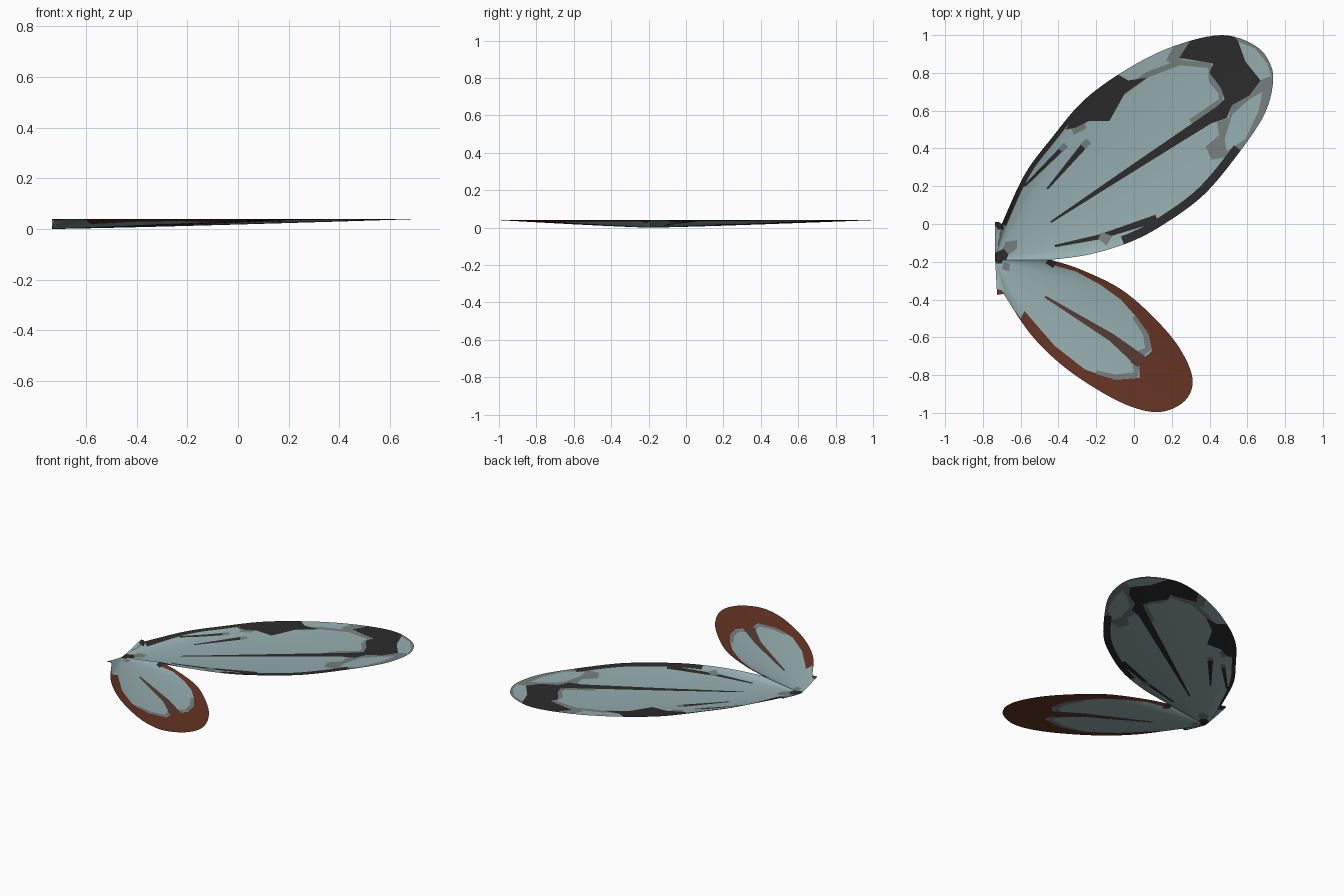
import bpy
import bmesh
from mathutils import Vector
from mathutils.geometry import delaunay_2d_cdt

cube = bpy.data.objects.get("Cube")
if cube:
    bpy.data.objects.remove(cube, do_unlink=True)

RIM_HEIGHT = 0.04
STEPS = 6
ROOT = Vector((-0.735, -0.19))


def material(name, colour):
    mat = bpy.data.materials.new(name)
    mat.use_nodes = True
    rgba = (*colour, 1)
    mat.diffuse_color = rgba
    mat.node_tree.nodes["Principled BSDF"].inputs["Base Color"].default_value = rgba
    return mat


MATERIALS = [
    material("pale_teal", (0.30, 0.42, 0.43)),
    material("mid_grey", (0.18, 0.21, 0.21)),
    material("charcoal", (0.025, 0.025, 0.025)),
    material("rust", (0.13, 0.034, 0.017)),
    material("dull_brown", (0.09, 0.045, 0.035)),
]
TEAL, GREY, BLACK, RUST, BROWN = range(len(MATERIALS))


def smooth(points):
    """Open curve passing through all the points."""
    pts = [Vector(p) for p in points]
    pts = [pts[0]] + pts + [pts[-1]]
    curve = []
    for a, b, c, d in zip(pts, pts[1:], pts[2:], pts[3:]):
        for i in range(STEPS):
            t = i / STEPS
            curve.append(b + (c - a) * t / 2
                         + (a - b * 2.5 + c * 2 - d / 2) * t ** 2
                         + (b * 3 - a - c * 3 + d) * t ** 3 / 2)
    return curve + [pts[-1]]


def side(points, i):
    """Unit vector to the right of the path at point i."""
    d = points[min(i + 1, len(points) - 1)] - points[max(i - 1, 0)]
    return Vector((d.y, -d.x)).normalized()


def stroke(points, start, end):
    """Tapered stripe along a path."""
    pts = [Vector(p) for p in points]
    left, right = [], []
    for i, p in enumerate(pts):
        offset = side(pts, i) * (start + (end - start) * i / (len(pts) - 1)) / 2
        left.append(p - offset)
        right.append(p + offset)
    return left + right[::-1]


def rim_band(rim, first, last, depth):
    """Border strip along the rim, between two control points."""
    ids = range(round(first * STEPS), round(last * STEPS) + 1)
    outer = [rim[i] - side(rim, i) * 0.01 for i in ids]
    inner = [rim[i] + side(rim, i) * depth for i in ids]
    return outer + inner[::-1]


def inside(p, poly):
    hit = False
    for a, b in zip(poly, poly[1:] + poly[:1]):
        if (a.y > p.y) != (b.y > p.y):
            if p.x < a.x + (b.x - a.x) * (p.y - a.y) / (b.y - a.y):
                hit = not hit
    return hit


def height(p, rim):
    """Shallow dish: lowest at the root, level along the rim."""
    d = p - ROOT
    best = 0
    for a, b in zip(rim, rim[1:]):
        u, v = a - ROOT, b - ROOT
        det = u.cross(v)
        if abs(det) < 1e-9:
            continue
        s, t = d.cross(v) / det, u.cross(d) / det
        if s > -1e-4 and t > -1e-4:
            best = max(best, s + t)
    return RIM_HEIGHT * min(best, 1) ** 1.2


def build_wing(name, rim, base, patches):
    """Cut the patch outlines into the sheet and colour the pieces."""
    outline = [ROOT] + rim
    patches = [(colour, [Vector(p) for p in poly]) for colour, poly in patches]
    verts, edges = [], []

    def add_path(points, closed):
        n, k = len(verts), len(points)
        verts.extend(points)
        edges.extend((n + i, n + (i + 1) % k) for i in range(k if closed else k - 1))

    add_path(outline, True)
    for poly in [p for _, p in patches]:
        add_path(poly, True)
    for t in (0.15, 0.3, 0.5, 0.75):
        add_path([ROOT.lerp(p, t) for p in rim], False)
    for p in rim[1:-1:2]:
        add_path([ROOT, p], False)
    flat, _, tris = delaunay_2d_cdt(verts, edges, [], 0, 1e-5)[:3]

    bm = bmesh.new()
    points = [bm.verts.new((p.x, p.y, height(p, rim))) for p in flat]
    for tri in tris:
        centre = sum((flat[i] for i in tri), Vector((0, 0))) / len(tri)
        if not inside(centre, outline):
            continue
        face = bm.faces.new([points[i] for i in tri])
        face.material_index = base
        for colour, poly in patches:
            if inside(centre, poly):
                face.material_index = colour
    bmesh.ops.delete(bm, geom=[v for v in bm.verts if not v.link_faces], context="VERTS")
    for face in bm.faces:
        face.normal_update()
        if face.normal.z < 0:
            face.normal_flip()
    mesh = bpy.data.meshes.new(name)
    bm.to_mesh(mesh)
    bm.free()
    for mat in MATERIALS:
        mesh.materials.append(mat)
    obj = bpy.data.objects.new(name, mesh)
    bpy.context.collection.objects.link(obj)
    bpy.ops.object.select_all(action="DESELECT")
    obj.select_set(True)
    bpy.context.view_layer.objects.active = obj
    bpy.ops.object.shade_smooth_by_angle(angle=0.5)


# Fore wing: clear panel with a dark tip, borders and veins
fore = smooth([(-.7, 0), (-.58, .26), (-.44, .45), (-.26, .66), (-.02, .83), (.22, .945),
               (.465, 1), (.64, .945), (.72, .85), (.735, .74), (.69, .58), (.565, .39),
               (.375, .16), (.16, 0), (-.02, -.095), (-.23, -.16), (-.44, -.19)])
tip_patch = [(.24, .88), (.33, 1.02), (.5, 1.02), (.55, .97), (.59, .86), (.67, .76),
             (.61, .68), (.52, .63), (.49, .56), (.4, .53), (.36, .55), (.48, .66),
             (.46, .72), (.4, .8), (.42, .85)]
edge_patch = [(.67, .76), (.75, .8), (.73, .6), (.58, .37), (.41, .34), (.38, .41),
              (.45, .47), (.44, .54), (.5, .56), (.52, .63), (.61, .68)]
upper_cell = [(.55, .965), (.64, .93), (.705, .85), (.73, .77), (.68, .81), (.6, .86)]
lower_cell = [(.68, .7), (.66, .6), (.59, .45), (.49, .385), (.48, .45), (.52, .58), (.61, .66)]
front_spot = [(-.36, .5), (-.28, .67), (-.1, .8), (-.03, .76), (.07, .775), (-.05, .69),
              (-.13, .545), (-.24, .545), (-.31, .51)]
build_wing("fore_wing", [Vector((-.735, .01)), Vector((-.715, .01))] + fore, TEAL, [
    (GREY, stroke([(-.08, .68), (.07, .79), (.24, .855), (.4, .84), (.41, .76),
                   (.46, .7), (.46, .65), (.3, .54)], .03, .03)),
    (GREY, stroke([(.2, .85), (.27, .98)], .07, .07)),
    (GREY, rim_band(fore, 6.4, 11, .02)),
    (GREY, edge_patch),
    (TEAL, upper_cell),
    (TEAL, lower_cell),
    (BLACK, tip_patch),
    (BLACK, stroke([(.46, .6), (0, .3), (-.44, .01)], .06, .01)),
    (BLACK, rim_band(fore, 0, 3.6, .025)),
    (BLACK, [(-.75, .02), (-.7, .02), (-.69, -.03), (-.72, -.03)]),
    (GREY, stroke([(-.33, .5), (-.26, .53)], .06, .05)),
    (BLACK, front_spot),
    (BLACK, stroke([(-.46, .185), (-.26, .42)], .01, .035)),
    (GREY, stroke([(-.27, .41), (-.24, .44)], .035, .035)),
    (BLACK, stroke([(-.58, .2), (-.38, .4)], .012, .025)),
    (GREY, stroke([(-.39, .39), (-.36, .42)], .03, .03)),
    (BLACK, rim_band(fore, 11, 14.2, .045)),
    (BLACK, stroke([(.12, .03), (-.18, -.068), (-.42, -.117)], .04, .012)),
    (GREY, stroke([(-.18, -.06), (-.13, -.09)], .04, .06)),
    (GREY, [(-.68, -.095), (-.62, -.085), (-.62, -.13), (-.665, -.165), (-.7, -.14)]),
    (BLACK, [(-.75, -.16), (-.69, -.13), (-.665, -.16), (-.68, -.2), (-.75, -.2)]),
])

# Hind wing: clear panel with a broad rust border
hind = smooth([(-.44, -.19), (-.285, -.24), (-.07, -.345), (.11, -.5), (.243, -.66),
               (.31, -.82), (.27, -.935), (.14, -.995), (-.02, -.965), (-.205, -.87),
               (-.39, -.74), (-.55, -.58), (-.69, -.37)])
clear_panel = [(-.76, -.17), (-.45, -.17), (-.44, -.215), (-.31, -.25), (-.18, -.32),
               (-.07, -.4), (.02, -.5), (.075, -.58), (.095, -.67), (.06, -.705),
               (0, -.7), (-.02, -.73), (.03, -.77), (.03, -.815), (-.1, -.825),
               (-.26, -.77), (-.42, -.645), (-.52, -.53), (-.58, -.46), (-.6, -.5),
               (-.66, -.42), (-.7, -.35), (-.76, -.34)]
build_wing("hind_wing", hind + [Vector((-.725, -.375))], RUST, [
    (TEAL, clear_panel),
    (GREY, stroke([(0, -.49), (.06, -.58), (.075, -.66), (.03, -.69)], .02, .04)),
    (GREY, stroke([(-.2, -.785), (-.1, -.81), (.01, -.8), (.01, -.75)], .02, .04)),
    (BROWN, stroke([(-.47, -.385), (-.12, -.6), (.04, -.73)], .012, .07)),
    (BLACK, stroke([(-.46, -.195), (-.42, -.22)], .03, .03)),
    (GREY, [(-.69, -.2), (-.66, -.21), (-.66, -.25), (-.7, -.24)]),
    (BLACK, [(-.75, -.18), (-.69, -.18), (-.7, -.21), (-.75, -.21)]),
])
